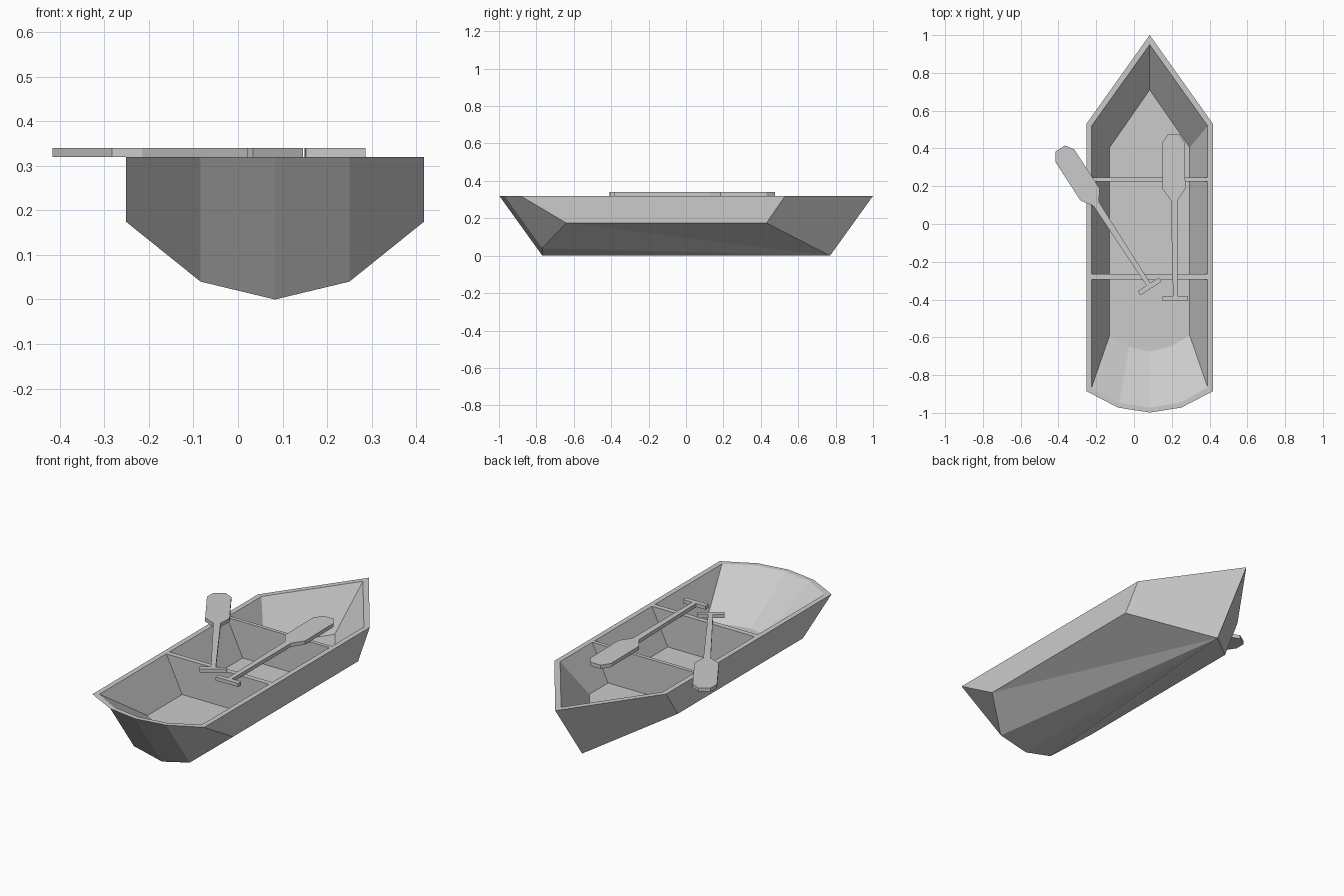
import bpy, math
from mathutils import Matrix, Vector

if "Cube" in bpy.data.objects:
    bpy.data.objects.remove(bpy.data.objects["Cube"])

CX, TOP, FLOOR = 0.083, 0.32, 0.125


def make(name, verts, faces):
    me = bpy.data.meshes.new(name)
    me.from_pydata(verts, [], faces)
    me.validate()
    ob = bpy.data.objects.new(name, me)
    bpy.context.collection.objects.link(ob)
    return ob


def ring(half):
    # right half runs bow -> stern, first and last point lie on the centre line
    left = [(-x, y, z) for x, y, z in half[-2:0:-1]]
    return [(CX + x, y, z) for x, y, z in half + left]


def prism(name, outline, z0, z1):
    n = len(outline)
    verts = [(x, y, z) for z in (z0, z1) for x, y in outline]
    faces = [tuple(range(n))[::-1], tuple(range(n, 2 * n))]
    faces += [(i, (i + 1) % n, (i + 1) % n + n, i + n) for i in range(n)]
    return make(name, verts, faces)


# Hull: keel/chine ring, outer rim, inner rim, floor ring
lower = [(0, 0.77, 0), (0.335, 0.43, 0.175), (0.335, -0.64, 0.175),
         (0.167, -0.77, 0.04), (0, -0.768, 0)]
outer = [(0, 1.0, TOP), (0.335, 0.53, TOP), (0.335, -0.885, TOP),
         (0.167, -0.972, TOP), (0, -0.998, TOP)]
inner = [(0, 0.95, TOP), (0.307, 0.52, TOP), (0.307, -0.865, TOP),
         (0.16, -0.947, TOP), (0, -0.972, TOP)]
floor = [(0, 0.71, FLOOR), (0.212, 0.405, FLOOR), (0.212, -0.59, FLOOR),
         (0.11, -0.65, FLOOR), (0, -0.675, FLOOR)]
rings = [ring(r) for r in (lower, outer, inner, floor)]
verts = sum(rings, [])
n = len(rings[0])
faces = [(0, i, i + 1) for i in range(1, n - 1)]          # bottom fan
for k in range(3):
    for i in range(n):
        j = (i + 1) % n
        faces.append((k * n + j, k * n + i, (k + 1) * n + i, (k + 1) * n + j))
faces.append(tuple(range(3 * n, 4 * n))[::-1])            # floor
make("hull", verts, faces)

# Cross partitions between the inner walls
for name, y0, y1 in (("rear_partition", -0.293, -0.265),
                     ("front_partition", 0.225, 0.245)):
    profile = [(-0.212, FLOOR), (0.212, FLOOR), (0.307, TOP), (-0.307, TOP)]
    v = [(CX + x, y, z) for y in (y0, y1) for x, z in profile]
    make(name, v, [(0, 1, 2, 3), (7, 6, 5, 4), (0, 4, 5, 1), (1, 5, 6, 2),
                   (2, 6, 7, 3), (3, 7, 4, 0)])

# Paddles: handle, shaft and blade in one flat outline, origin at the handle
half = [(0.067, -0.013), (0.067, 0.013), (0.012, 0.013), (0.018, 0.52),
        (0.06, 0.58), (0.06, 0.825), (0.03, 0.87)]
outline = half + [(-x, y) for x, y in reversed(half)]
for name, x, y, angle in (("right_paddle", 0.219, -0.395, 0.7),
                          ("left_paddle", 0.083, -0.33, 33)):
    m = Matrix.Translation((x, y, 0)) @ Matrix.Rotation(math.radians(angle), 4, 'Z')
    pts = [(m @ Vector((px, py, 0))).xy for px, py in outline]
    prism(name, pts, TOP, 0.34)
